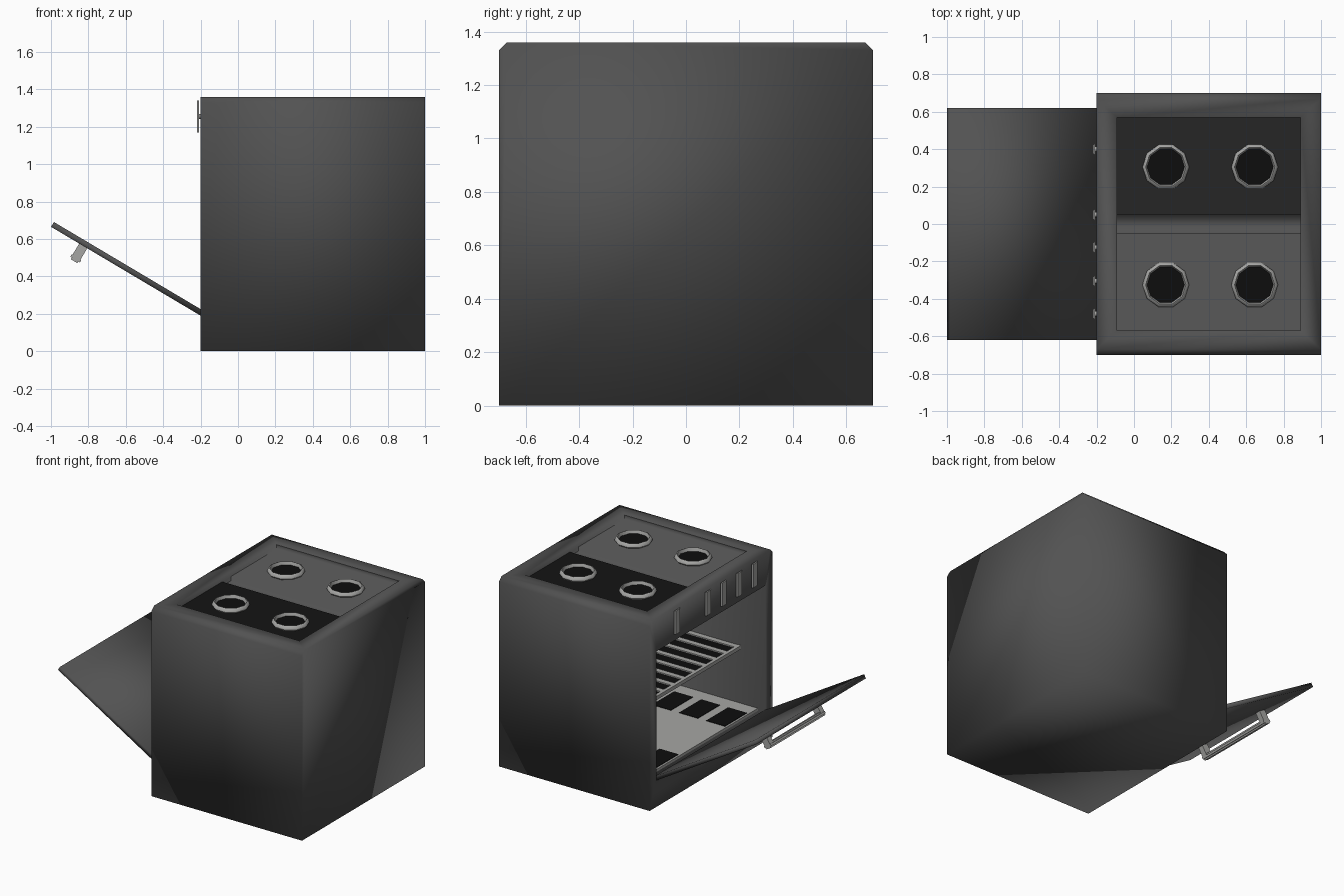
import bpy, bmesh, math
from mathutils import Matrix, Vector

old = bpy.data.objects.get("Cube")
if old:
    bpy.data.objects.remove(old, do_unlink=True)


def material(name, rgb):
    m = bpy.data.materials.new(name)
    m.use_nodes = True
    color = (*rgb, 1)
    m.diffuse_color = color
    m.node_tree.nodes["Principled BSDF"].inputs["Base Color"].default_value = color
    return m


ENAMEL = material("charcoal enamel", (0.085, 0.085, 0.085))
STEEL = material("brushed steel", (0.38, 0.38, 0.37))
BLACK = material("soot black", (0.004, 0.004, 0.004))


def finish(name, bm, mats, smooth=None, matrix=None):
    if matrix:
        bm.transform(matrix)
    me = bpy.data.meshes.new(name)
    bm.to_mesh(me)
    bm.free()
    ob = bpy.data.objects.new(name, me)
    bpy.context.collection.objects.link(ob)
    for m in mats:
        me.materials.append(m)
    if smooth is not None:
        bpy.ops.object.select_all(action="DESELECT")
        ob.select_set(True)
        bpy.context.view_layer.objects.active = ob
        if smooth >= 180:
            bpy.ops.object.shade_smooth()
        else:
            bpy.ops.object.shade_smooth_by_angle(angle=math.radians(smooth))
    return ob


def add_box(bm, lo, hi):
    lo, hi = Vector(lo), Vector(hi)
    m = Matrix.Translation((lo + hi) / 2) @ Matrix.Diagonal((*(hi - lo), 1))
    return bmesh.ops.create_cube(bm, size=1, matrix=m)["verts"]


def face_towards(bm, direction):
    d = Vector(direction)
    bm.normal_update()
    return max(bm.faces, key=lambda f: (round(f.normal.dot(d), 3), f.calc_area()))


def pocket(bm, face, lo, hi, depth):
    # Inset a face to the given limits, then push it inwards
    normal = face.normal.copy()
    bmesh.ops.inset_region(bm, faces=[face], thickness=0.05, use_even_offset=True)
    mid = face.calc_center_median()
    for v in face.verts:
        for i in range(3):
            if abs(normal[i]) < 0.5:
                v.co[i] = lo[i] if v.co[i] < mid[i] else hi[i]
    new = bmesh.ops.extrude_face_region(bm, geom=[face])["geom"]
    bmesh.ops.translate(bm, vec=-normal * depth,
                        verts=[g for g in new if isinstance(g, bmesh.types.BMVert)])
    if face.is_valid:
        bmesh.ops.delete(bm, geom=[face], context="FACES_ONLY")


# Cabinet with chamfered top sides, hob recess and oven cavity
bm = bmesh.new()
add_box(bm, (-0.2, -0.7, 0), (1, 0.7, 1.36))
top_edges = [e for e in bm.edges if all(v.co.z > 1 for v in e.verts)
             and abs(e.verts[0].co.y - e.verts[1].co.y) < 0.01]
bmesh.ops.bevel(bm, geom=top_edges, offset=0.03, segments=1, affect="EDGES")
pocket(bm, face_towards(bm, (0, 0, 1)), (-0.09, -0.57, 0), (0.89, 0.57, 0), 0.08)
pocket(bm, face_towards(bm, (-1, 0, 0)), (0, -0.62, 0.2), (0, 0.62, 1.12), 1.1)
bmesh.ops.recalc_face_normals(bm, faces=bm.faces)
finish("cabinet", bm, [ENAMEL], 180)

# Hob panels with the groove between them
bm = bmesh.new()
half = [(-0.569, 1.355), (-0.569, 1.325), (-0.05, 1.325), (-0.05, 1.295)]
profile = half + [(-y, z) for y, z in reversed(half)]
rows = [[bm.verts.new((x, y, z)) for y, z in profile] for x in (-0.09, 0.89)]
for i in range(len(profile) - 1):
    bm.faces.new((rows[0][i], rows[1][i], rows[1][i + 1], rows[0][i + 1]))
finish("hob_panel", bm, [ENAMEL], 180)

# Burners: tapered ten-sided rings around a black well
RING = [(0.112, 1.32), (0.125, 1.335), (0.12, 1.352), (0.108, 1.358), (0.1, 1.335)]
for n, (cx, cy) in enumerate([(x, y) for x in (0.17, 0.645) for y in (-0.325, 0.305)]):
    bm = bmesh.new()
    loops = [[bm.verts.new((cx + r * math.cos(a), cy + r * math.sin(a), z))
              for a in (math.tau * k / 10 for k in range(10))] for r, z in RING]
    for a, b in zip(loops, loops[1:]):
        for k in range(10):
            j = (k + 1) % 10
            bm.faces.new((a[k], a[j], b[j], b[k]))
    well = bm.faces.new(loops[-1])
    well.material_index = 1
    finish(f"burner_{n + 1}", bm, [STEEL, BLACK], 50)

# Control knobs: flat upright grips on short stems
for n, y in enumerate((0.4, 0.05, -0.125, -0.305, -0.48)):
    bm = bmesh.new()
    grip = add_box(bm, (-0.218, y - 0.032, 1.17), (-0.208, y + 0.032, 1.34))
    for v in grip:
        if v.co.x < -0.213:
            v.co.y = y + (v.co.y - y) * 0.7
    bmesh.ops.create_cone(bm, cap_ends=True, segments=10, radius1=0.014, radius2=0.014,
                          depth=0.02, matrix=Matrix.Translation((-0.205, y, 1.255))
                          @ Matrix.Rotation(math.pi / 2, 4, "Y"))
    finish(f"knob_{n + 1}", bm, [STEEL], 40)

# Open door and its handle, built in the door's own frame
slope = math.atan2(0.475, 0.8)
along = Vector((-math.cos(slope), 0, math.sin(slope)))
side = Vector((0, 1, 0))
out = along.cross(side)
frame = Matrix((along, side, out)).transposed().to_4x4()
frame.translation = (-0.2, 0, 0.19)

bm = bmesh.new()
add_box(bm, (0, -0.62, -0.03), (0.93, 0.62, 0))
finish("oven_door", bm, [ENAMEL], 180, frame)

bm = bmesh.new()
for s in (-1, 1):
    y0, y1 = sorted((s * 0.27, s * 0.31))
    add_box(bm, (0.705, y0, 0), (0.755, y1, 0.07))
bar = add_box(bm, (0.7, -0.31, 0.06), (0.76, 0.31, 0.095))
long_edges = {e for v in bar for e in v.link_edges
              if abs(e.verts[0].co.y - e.verts[1].co.y) > 0.1}
bmesh.ops.bevel(bm, geom=list(long_edges), offset=0.01, segments=2, affect="EDGES")
finish("door_handle", bm, [STEEL], 50, frame)

# Oven shelf: steel slats running front to back over dark gaps
bm = bmesh.new()
add_box(bm, (0, -0.62, 0.615), (0.89, 0.62, 0.625))
for f in bm.faces:
    f.material_index = 1
count = 11
for i in range(count):
    y = -0.6 + 1.2 * i / (count - 1)
    add_box(bm, (0, y - 0.02, 0.612), (0.89, y + 0.02, 0.634))
for x in (0, 0.87):
    add_box(bm, (x - 0.005, -0.62, 0.61), (x + 0.02, 0.62, 0.636))
finish("oven_shelf", bm, [STEEL, BLACK])

# Oven floor plate with two rows of dark vents
bm = bmesh.new()
add_box(bm, (-0.14, -0.618, 0.202), (0.89, 0.618, 0.22))
finish("oven_floor", bm, [STEEL])
bm = bmesh.new()
for i in range(5):
    x = -0.05 + 0.215 * i
    for y in (-0.39, 0.39):
        add_box(bm, (x - 0.075, y - 0.125, 0.218), (x + 0.075, y + 0.125, 0.223))
finish("floor_vents", bm, [BLACK])
